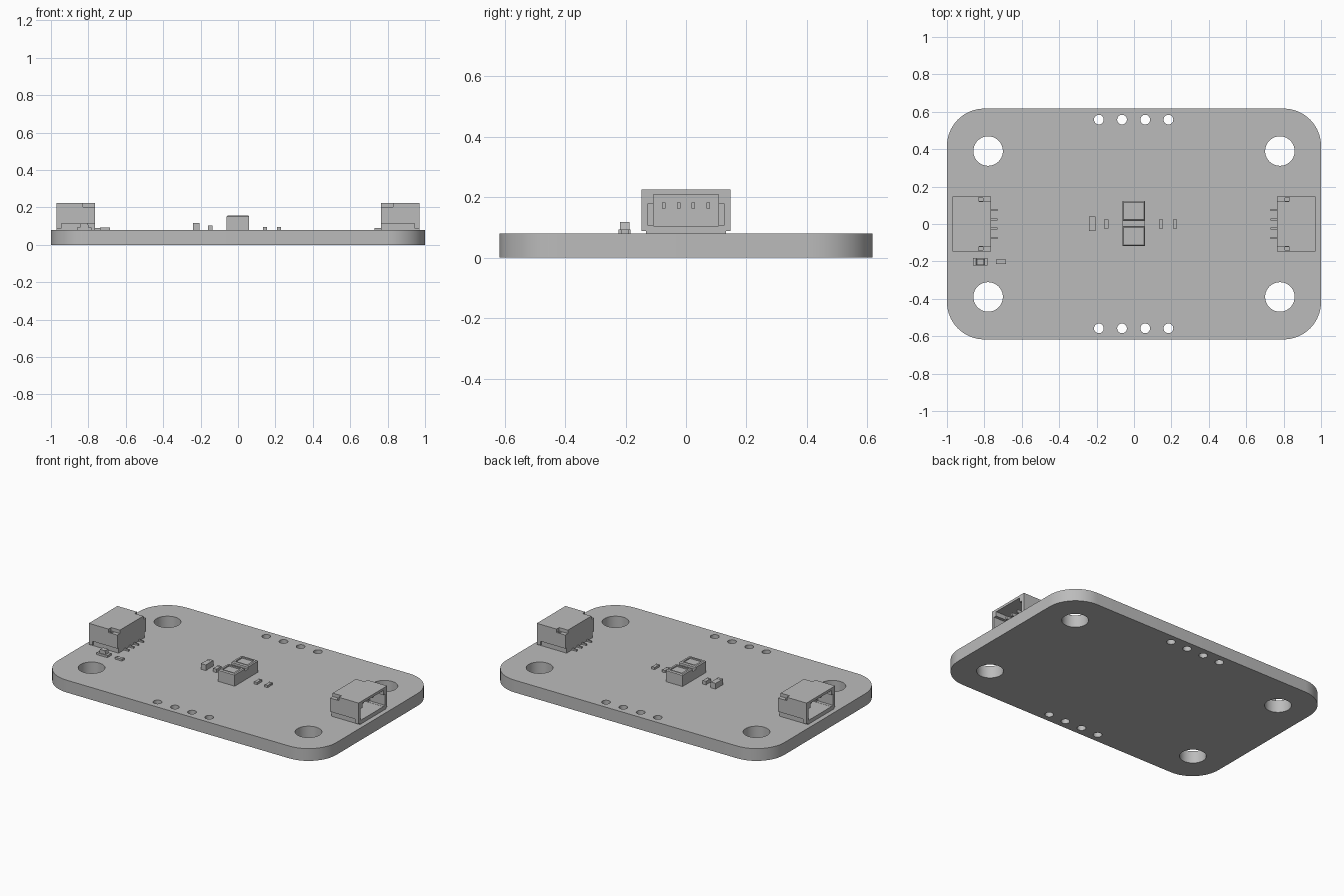
import bpy, bmesh, math
from mathutils import Matrix, Vector

cube = bpy.data.objects.get("Cube")
if cube:
    bpy.data.objects.remove(cube, do_unlink=True)

grey = bpy.data.materials.new("plain grey")
grey.use_nodes = True
tone = (0.5, 0.5, 0.5, 1)
grey.diffuse_color = tone
grey.node_tree.nodes["Principled BSDF"].inputs["Base Color"].default_value = tone

TOP = 0.08  # upper face of the board


def finish(name, bm):
    mesh = bpy.data.meshes.new(name)
    bmesh.ops.recalc_face_normals(bm, faces=bm.faces)
    bm.to_mesh(mesh)
    bm.free()
    mesh.materials.append(grey)
    obj = bpy.data.objects.new(name, mesh)
    bpy.context.collection.objects.link(obj)
    return obj


def add_box(bm, x, y, z):
    lo, hi = Vector((x[0], y[0], z[0])), Vector((x[1], y[1], z[1]))
    m = Matrix.Translation((lo + hi) / 2) @ Matrix.Diagonal((*(hi - lo), 1))
    return bmesh.ops.create_cube(bm, size=1, matrix=m)["verts"]


def boxes(name, specs):
    bm = bmesh.new()
    for spec in specs:
        add_box(bm, *spec)
    return finish(name, bm)


def activate(obj):
    bpy.ops.object.select_all(action="DESELECT")
    obj.select_set(True)
    bpy.context.view_layer.objects.active = obj


def cut(obj, cutter):
    cutter.hide_render = True
    mod = obj.modifiers.new("cut", "BOOLEAN")
    mod.operation = "DIFFERENCE"
    mod.solver = "EXACT"
    mod.object = cutter
    activate(obj)
    bpy.ops.object.modifier_apply(modifier=mod.name)
    bpy.data.objects.remove(cutter, do_unlink=True)


# Board with rounded corners
bm = bmesh.new()
R, STEPS = 0.2, 16
outline = []
for i, (sx, sy) in enumerate([(1, 1), (-1, 1), (-1, -1), (1, -1)]):
    for k in range(STEPS + 1):
        a = (i + k / STEPS) * math.pi / 2
        outline.append(bm.verts.new((sx * (1 - R) + R * math.cos(a),
                                     sy * (0.617 - R) + R * math.sin(a), 0)))
face = bm.faces.new(outline)
ext = bmesh.ops.extrude_face_region(bm, geom=[face])["geom"]
bmesh.ops.translate(bm, vec=(0, 0, TOP),
                    verts=[v for v in ext if isinstance(v, bmesh.types.BMVert)])
board = finish("board", bm)

# Mounting holes and pin header holes
bm = bmesh.new()
holes = [(sx * 0.78, sy * 0.39, 0.079) for sx in (-1, 1) for sy in (-1, 1)]
holes += [(-0.188 + i * 0.124, sy * 0.558, 0.026) for i in range(4) for sy in (-1, 1)]
for x, y, r in holes:
    bmesh.ops.create_cone(bm, cap_ends=True, segments=40, radius1=r, radius2=r,
                          depth=0.3, matrix=Matrix.Translation((x, y, 0.04)))
cut(board, finish("hole_cutter", bm))
activate(board)
bpy.ops.object.shade_smooth_by_angle(angle=math.radians(35))

# Side connectors: open shell, socket pins and solder tails
PINS = (-0.074, -0.024, 0.024, 0.074)


def connector(side, turn):
    shell = boxes(side + "_connector_shell", [((0.765, 0.97), (-0.147, 0.147), (TOP, 0.225))])
    # mating cavity
    cut(shell, boxes("cavity", [((0.8, 1), (-0.107, 0.107), (0.105, 0.209))]))
    cut(shell, boxes("guide_slots", [((0.86, 1), (-0.126, 0.126), (0.106, 0.18))]))
    # rear shoulders, small pockets and lower side recesses
    for s in (-1, 1):
        def span(a, b):
            return tuple(sorted((s * a, s * b)))
        cut(shell, boxes("shoulder", [((0.7, 0.828), span(0.12, 0.2), (0.203, 0.3))]))
        cut(shell, boxes("pocket", [((0.806, 0.828), span(0.123, 0.138), (0.17, 0.25))]))
        cut(shell, boxes("side_recess", [((0.7, 0.945), span(0.133, 0.2), (0, 0.115))]))
        cut(shell, boxes("end_recess", [((0.94, 1.1), span(0.133, 0.2), (0, 0.088))]))
    pins = boxes(side + "_connector_pins",
                 [((0.795, 0.92), (y - 0.006, y + 0.006), (0.163, 0.183)) for y in PINS])
    tails = boxes(side + "_connector_tails",
                  [((0.731, 0.77), (y - 0.005, y + 0.005), (TOP, 0.09)) for y in PINS])
    for obj in (shell, pins, tails):
        if turn:
            obj.data.transform(Matrix.Rotation(math.pi, 4, "Z"))


connector("left", False)
connector("right", True)

# Central sensor: base, two bevelled caps and shallow windows
boxes("sensor_base", [((-0.061, 0.059), (-0.118, 0.122), (TOP, 0.138))])
for name, y0, y1 in (("front", -0.118, -0.014), ("back", 0.018, 0.122)):
    bm = bmesh.new()
    add_box(bm, (-0.061, 0.059), (y0, y1), (0.138, 0.158))
    rim = [e for e in bm.edges if all(v.co.z > 0.15 for v in e.verts)]
    bmesh.ops.bevel(bm, geom=rim, offset=0.006, segments=1, affect="EDGES")
    cap = finish("sensor_cap_" + name, bm)
    cut(cap, boxes("window", [((-0.043, 0.041), (y0 + 0.017, y1 - 0.017), (0.15, 0.2))]))


# Chip components: body between two end terminals
def chip(name, x, y, top, along):
    ends = []
    lo, hi = (x, y)[along]
    t = (hi - lo) * 0.22
    for a, b in ((lo, lo + t), (hi - t, hi)):
        span = [x, y, (TOP, top)]
        span[along] = (a, b)
        ends.append(span)
    body = [(x[0] + 0.001, x[1] - 0.001), (y[0] + 0.001, y[1] - 0.001), (TOP, top - 0.001)]
    body[along] = (lo + t, hi - t)
    boxes(name, ends + [body])


chip("large_capacitor", (-0.241, -0.205), (-0.038, 0.04), 0.117, 1)
chip("small_capacitor", (-0.161, -0.136), (-0.025, 0.025), 0.103, 1)
chip("inner_resistor", (0.133, 0.155), (-0.025, 0.025), 0.095, 1)
chip("outer_resistor", (0.208, 0.23), (-0.025, 0.025), 0.095, 1)
chip("lamp_resistor", (-0.737, -0.685), (-0.213, -0.19), 0.093, 0)

# Indicator lamp: base with a tapered lens
boxes("lamp_base", [((-0.86, -0.783), (-0.223, -0.183), (TOP, 0.094))])
bm = bmesh.new()
for v in add_box(bm, (-0.845, -0.798), (-0.219, -0.187), (0.094, 0.118)):
    if v.co.z > 0.1:
        v.co.x += 0.005 if v.co.x < -0.82 else -0.005
finish("lamp_lens", bm)
